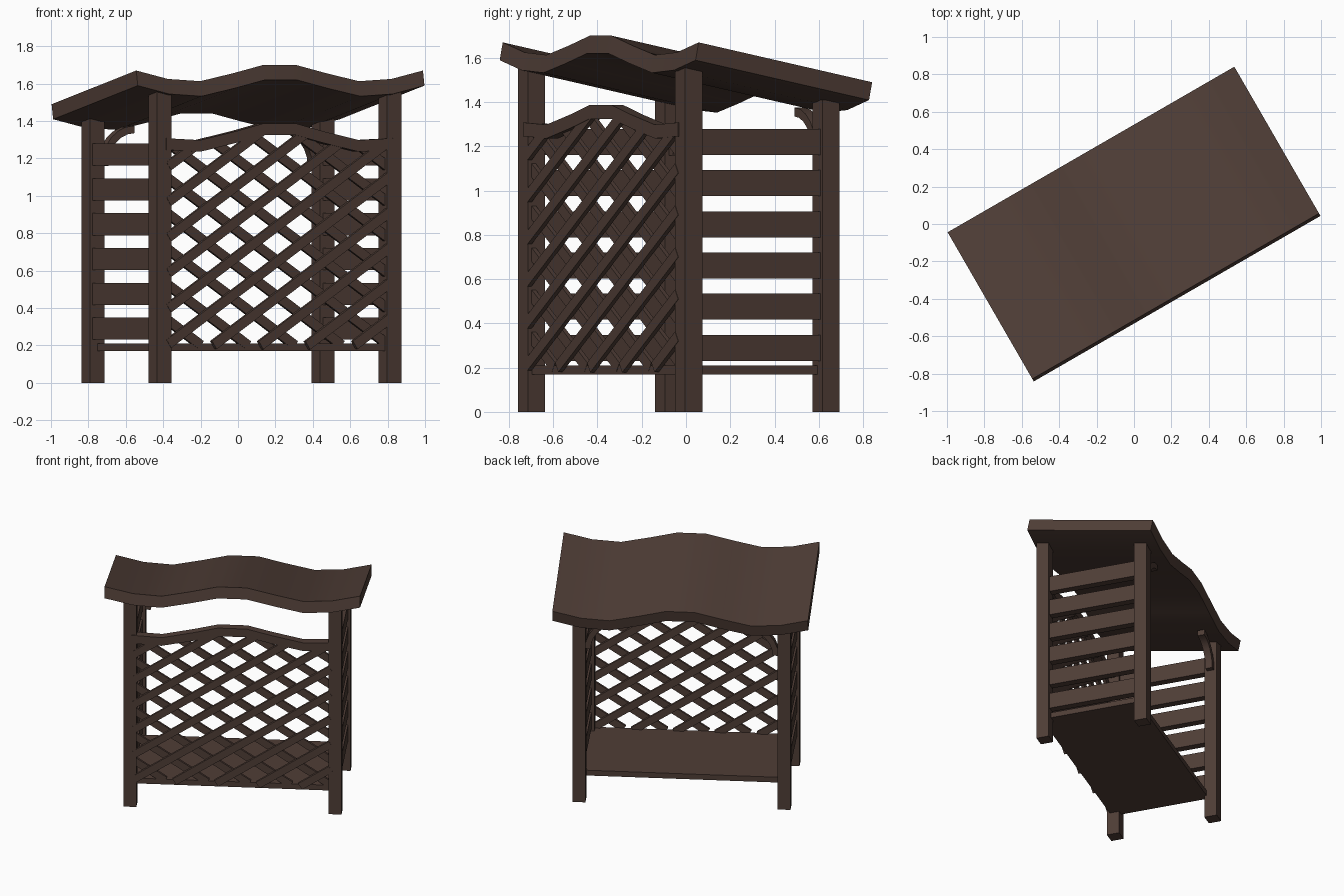
import bpy
import bmesh
import math
from mathutils import Matrix, Vector

if "Cube" in bpy.data.objects:
    bpy.data.objects.remove(bpy.data.objects["Cube"], do_unlink=True)

TURN = Matrix.Rotation(math.radians(30), 4, 'Z')

wood = bpy.data.materials.new("dark_brown_wood")
wood.use_nodes = True
COLOR = (0.078, 0.047, 0.037, 1)
wood.diffuse_color = COLOR
wood.node_tree.nodes["Principled BSDF"].inputs["Base Color"].default_value = COLOR


def finish(name, bm, smooth=False):
    """Turn the whole shelter to its diagonal stance and link the part."""
    bmesh.ops.recalc_face_normals(bm, faces=bm.faces)
    bm.transform(TURN)
    mesh = bpy.data.meshes.new(name)
    bm.to_mesh(mesh)
    bm.free()
    mesh.materials.append(wood)
    obj = bpy.data.objects.new(name, mesh)
    bpy.context.collection.objects.link(obj)
    if smooth:
        bpy.ops.object.select_all(action='DESELECT')
        obj.select_set(True)
        bpy.context.view_layer.objects.active = obj
        bpy.ops.object.shade_smooth_by_angle(angle=math.radians(30))
    return obj


def add_box(bm, lo, hi, matrix=Matrix()):
    lo, hi = Vector(lo), Vector(hi)
    size = hi - lo
    place = matrix @ Matrix.Translation((lo + hi) / 2) @ Matrix.Diagonal((*size, 1))
    bmesh.ops.create_cube(bm, size=1, matrix=place)


def box(name, lo, hi):
    bm = bmesh.new()
    add_box(bm, lo, hi)
    return finish(name, bm)


def sweep(name, sections, smooth=False):
    """Skin a row of four-cornered sections and cap both ends."""
    bm = bmesh.new()
    rings = [[bm.verts.new(p) for p in s] for s in sections]
    for a, b in zip(rings, rings[1:]):
        for i in range(4):
            j = (i + 1) % 4
            bm.faces.new((a[i], a[j], b[j], b[i]))
    bm.faces.new(rings[0])
    bm.faces.new(rings[-1])
    return finish(name, bm, smooth)


def mirrored(half):
    return [(-u, z) for u, z in half] + [(u, z) for u, z in reversed(half)]


# Posts
POST, PU, FRONT, BACK = 0.045, 0.71, -0.396, 0.32
for side, s in (("right", -1), ("left", 1)):
    for end, v, top in (("front", FRONT, 1.555), ("back", BACK, 1.41)):
        box(f"{end}_{side}_post", (s * PU - POST, v - POST, 0),
            (s * PU + POST, v + POST, top))

# Floor board
box("floor", (-PU, -0.42, 0.17), (PU, 0.29, 0.21))

# Horizontal side slats
for side, s in (("right", -1), ("left", 1)):
    bm = bmesh.new()
    for i in range(6):
        z = 0.231 + i * 0.186
        u1, u2 = sorted((s * 0.685, s * 0.738))
        add_box(bm, (u1, FRONT + 0.03, z), (u2, BACK - 0.042, z + 0.118))
    finish(f"{side}_side_slats", bm)

# Wavy sloping roof
SLOPE = math.atan2(0.18, 0.905)
roof_line = mirrored([(0.885, 1.67), (0.69, 1.625), (0.49, 1.613),
                      (0.29, 1.655), (0.1, 1.70)])
down = Vector((0, -math.sin(SLOPE), -math.cos(SLOPE))) * 0.082
sections = []
for u, z in roof_line:
    a = Vector((u, -0.445, z))
    b = Vector((u, 0.46, z - 0.18))
    sections.append((a, b, b + down, a + down))
sweep("roof", sections, smooth=True)

# Wavy top rail over the lattice
rail_line = mirrored([(0.70, 1.308), (0.49, 1.298), (0.27, 1.345), (0.1, 1.387)])
sweep("lattice_top_rail", [
    ((u, -0.446, z), (u, -0.385, z), (u, -0.385, z - 0.062), (u, -0.446, z - 0.062))
    for u, z in rail_line])


def rail_height(u):
    for (u1, z1), (u2, z2) in zip(rail_line, rail_line[1:]):
        if u1 <= u <= u2:
            return z1 + (z2 - z1) * (u - u1) / (u2 - u1)
    return 0


# Crossed lattice, each strip trimmed to the frame
PITCH_U, PITCH_Z = 0.29, 0.19
ANGLE = math.atan2(PITCH_Z, PITCH_U)
bm = bmesh.new()
for s, v in ((1, -0.443), (-1, -0.421)):
    direction = Vector((math.cos(ANGLE), 0, s * math.sin(ANGLE)))
    for k in range(-12, 13):
        origin = Vector((0, 0, 0.75 + (k + 0.5) * PITCH_Z + 0.0))
        inside = []
        for t in range(-250, 251):
            p = origin + direction * (t * 0.005)
            if abs(p.x) < 0.685 and 0.2 < p.z < rail_height(p.x) - 0.035:
                inside.append(t * 0.005)
        if len(inside) < 12:
            continue
        turn = Matrix.Translation(origin) @ Matrix.Rotation(-s * ANGLE, 4, 'Y')
        add_box(bm, (inside[0], v, -0.026), (inside[-1], v + 0.022, 0.026), turn)
finish("front_lattice", bm)

# Curved braces at the back opening
for side, s in (("right", -1), ("left", 1)):
    sections = []
    for i in range(7):
        a = math.radians(90 * i / 6)
        ring = []
        for r, v in ((0, 0.295), (0, 0.345), (0.04, 0.345), (0.04, 0.295)):
            u = 0.47 + (0.16 + r) * math.cos(a)
            z = 1.16 + (0.175 + r) * math.sin(a)
            ring.append((s * u, v, z))
        sections.append(ring)
    sweep(f"back_{side}_brace", sections, smooth=True)
